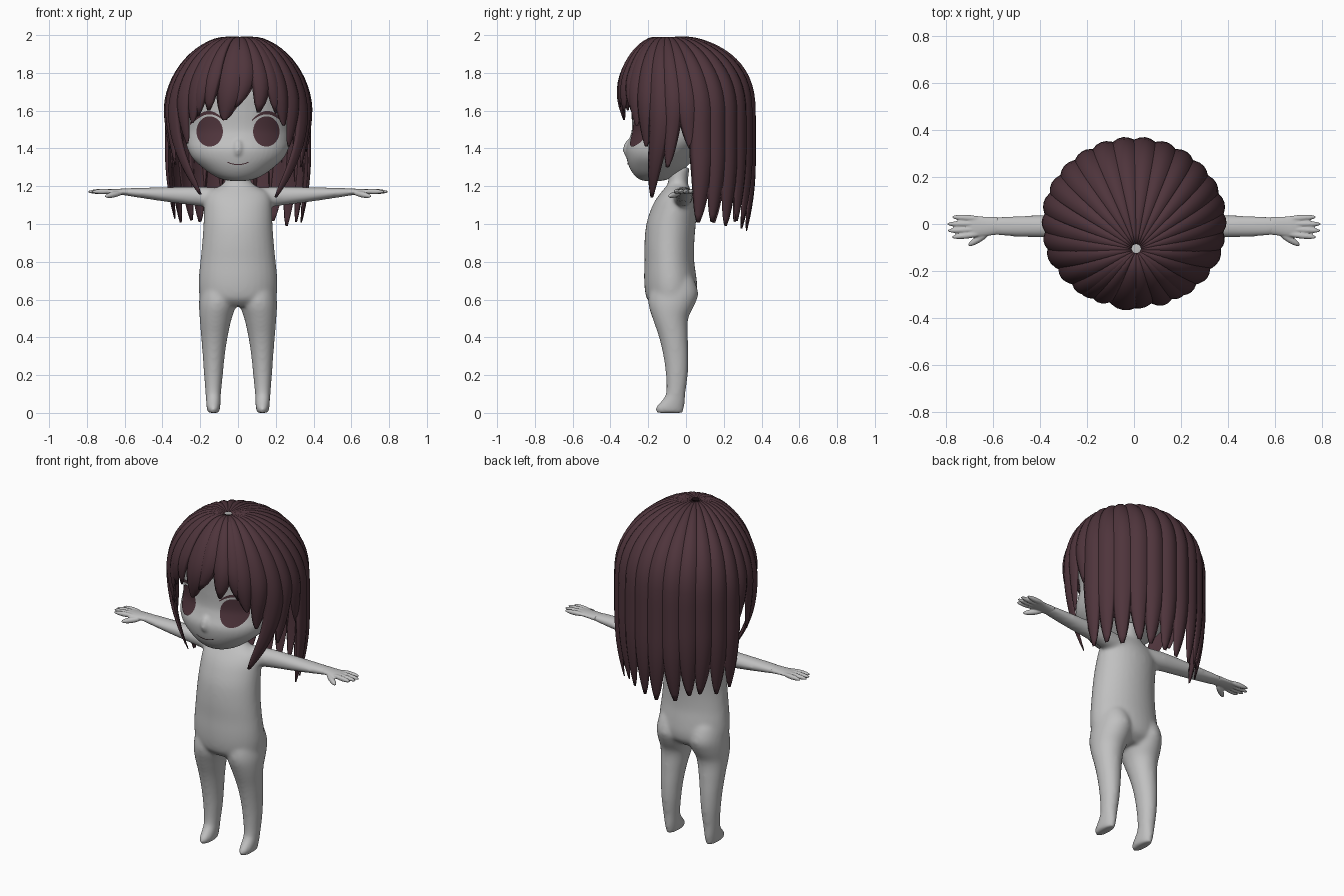
import bpy, bmesh, math, random
from mathutils import Vector, Matrix

if "Cube" in bpy.data.objects:
    bpy.data.objects.remove(bpy.data.objects["Cube"])
random.seed(4)


def material(name, rgb):
    m = bpy.data.materials.new(name)
    m.diffuse_color = (*rgb, 1)
    m.use_nodes = True
    m.node_tree.nodes["Principled BSDF"].inputs["Base Color"].default_value = m.diffuse_color
    return m


SKIN = material("mid grey", (0.53, 0.53, 0.53))
HAIR = material("dark plum", (0.078, 0.035, 0.045))


def finish(name, bm, mat, mirror=False):
    bmesh.ops.remove_doubles(bm, verts=bm.verts, dist=1e-5)
    bmesh.ops.recalc_face_normals(bm, faces=bm.faces)
    for f in bm.faces:
        f.smooth = True
    me = bpy.data.meshes.new(name)
    bm.to_mesh(me)
    bm.free()
    me.materials.append(mat)
    ob = bpy.data.objects.new(name, me)
    bpy.context.collection.objects.link(ob)
    if mirror:
        ob.modifiers.new("mirror", 'MIRROR')
    return ob


def fuse(ob, voxel, rounds):
    """Blend overlapping closed parts into one smooth skin."""
    rm = ob.modifiers.new("fuse", 'REMESH')
    rm.mode, rm.voxel_size, rm.use_smooth_shade = 'VOXEL', voxel, True
    sm = ob.modifiers.new("soften", 'SMOOTH')
    sm.factor, sm.iterations = .5, rounds


def interp(table, t):
    """Smooth (Hermite) lookup of a section table whose first column is t."""
    n = len(table)
    i = max(k for k in range(n - 1) if k == 0 or table[k][0] <= t)
    slope = lambda k, c: ((table[min(k + 1, n - 1)][c] - table[max(k - 1, 0)][c])
                          / (table[min(k + 1, n - 1)][0] - table[max(k - 1, 0)][0]))
    h = table[i + 1][0] - table[i][0]
    s = min(1, max(0, (t - table[i][0]) / h))
    return [(2*s**3 - 3*s*s + 1) * table[i][c] + (s**3 - 2*s*s + s) * h * slope(i, c)
            + (3*s*s - 2*s**3) * table[i+1][c] + (s**3 - s*s) * h * slope(i + 1, c)
            for c in range(1, 5)]


def skin_rings(bm, rings):
    rings = [[bm.verts.new(p) for p in r] for r in rings]
    n = len(rings[0])
    for a, b in zip(rings, rings[1:]):
        for j in range(n):
            bm.faces.new((a[j], a[(j+1) % n], b[(j+1) % n], b[j]))
    bm.faces.new(rings[0])
    bm.faces.new(rings[-1])


def loft(bm, table, place, seg=32, sub=4):
    """Oval sections (t, a0, a1, b0, b1) joined into a closed tube."""
    ts = [a[0] + (b[0] - a[0]) * k / sub for a, b in zip(table, table[1:]) for k in range(sub)]
    rings = []
    for t in ts + [table[-1][0]]:
        a0, a1, b0, b1 = interp(table, t)
        rings.append([place(t, (a0+a1)/2 + (a1-a0)/2 * math.cos(q), (b0+b1)/2 + (b1-b0)/2 * math.sin(q))
                      for q in (2*math.pi*j/seg for j in range(seg))])
    skin_rings(bm, rings)


def ellipsoid(bm, a, b, r):
    """Stretched ball reaching from a to b."""
    a, b = Vector(a), Vector(b)
    rot = (b - a).to_track_quat('Z', 'Y').to_matrix().to_4x4()
    mat = Matrix.Translation((a + b) / 2) @ rot @ Matrix.Diagonal((r, r, (b - a).length / 2, 1))
    bmesh.ops.create_uvsphere(bm, u_segments=14, v_segments=10, radius=1, matrix=mat)


# Body: torso, legs and arms fused into one smooth skin
torso = [(z, -w, w, f, b) for z, w, f, b in (
    (.565, .14, -.17, .0), (.6, .195, -.205, .045), (.65, .208, -.218, .06), (.72, .208, -.222, .055),
    (.8, .2, -.22, .044), (.9, .19, -.22, .044), (1.0, .183, -.21, .052), (1.08, .18, -.185, .057),
    (1.13, .175, -.16, .047), (1.17, .155, -.13, .03), (1.2, .1, -.105, .015), (1.22, .072, -.095, .01),
    (1.3, .065, -.09, .02))]
leg = [(0, .1, .16, -.155, -.015), (.025, .094, .166, -.163, -.01), (.06, .092, .169, -.133, -.005),
       (.1, .09, .172, -.107, -.003), (.2, .08, .18, -.107, .01), (.3, .07, .187, -.12, .013),
       (.4, .055, .195, -.143, .01), (.5, .033, .203, -.177, .012), (.57, .01, .207, -.198, .045),
       (.63, .005, .203, -.195, .065), (.7, .02, .19, -.17, .045), (.74, .04, .17, -.14, .02)]
arm = [(.08, 1.08, 1.19, -.085, .03), (.17, 1.09, 1.197, -.07, .036), (.25, 1.1, 1.198, -.062, .037),
       (.4, 1.12, 1.195, -.058, .037), (.55, 1.143, 1.191, -.053, .034), (.61, 1.153, 1.188, -.046, .03)]
bm = bmesh.new()
loft(bm, torso, lambda t, a, b: (a, b, t))
for s in (-1, 1):
    loft(bm, leg, lambda t, a, b: (s * a, b, t))
    loft(bm, arm, lambda t, a, b: (s * t, b, a))
fuse(finish("body", bm, SKIN), .009, 16)

# Hands: palm, four fingers and a thumb
bm = bmesh.new()
loft(bm, [(.58, 1.15, 1.189, -.046, .031), (.64, 1.156, 1.186, -.052, .032),
          (.69, 1.16, 1.184, -.057, .036), (.715, 1.165, 1.18, -.05, .03)],
     lambda t, a, b: (t, b, a), seg=20)
for y, tip in ((.025, .775), (.0, .796), (-.024, .794), (-.047, .776)):
    ellipsoid(bm, (.65, y * .9, 1.173), (tip, y * 1.2, 1.171), .0135)
ellipsoid(bm, (.61, -.03, 1.166), (.705, -.092, 1.146), .016)
fuse(finish("hands", bm, SKIN, True), .004, 4)

# Head with a small nose
head = [(z, -w, w, f, b) for z, w, f, b in (
    (1.228, .04, -.22, -.13), (1.235, .08, -.245, -.1), (1.26, .135, -.275, -.06), (1.3, .19, -.3, 0),
    (1.35, .242, -.315, .05), (1.4, .268, -.318, .11), (1.45, .28, -.3, .18), (1.5, .287, -.287, .235),
    (1.6, .305, -.29, .275), (1.7, .31, -.295, .285), (1.8, .285, -.27, .26), (1.88, .22, -.22, .19),
    (1.93, .13, -.17, .07), (1.955, .04, -.13, -.05))]
bm = bmesh.new()
loft(bm, head, lambda t, a, b: (a, b, t), seg=48)
ellipsoid(bm, (0, -.29, 1.45), (0, -.318, 1.36), .028)
fuse(finish("head", bm, SKIN), .009, 5)


def plate(name, columns, mirror=True, rows=10):
    """Thin face marking, columns (x, z low, z high) laid on the head surface."""
    bm = bmesh.new()
    grid = []
    for x, lo, hi in columns:
        col = []
        for k in range(rows + 1):
            z = lo + (hi - lo) * k / rows
            _, w, y0, y1 = interp(head, z)
            c = (y0 + y1) / 2
            col.append(bm.verts.new((x, c - (c - y0) * math.sqrt(max(0, 1 - (x/w)**2)) - .005, z)))
        grid.append(col)
    for a, b in zip(grid, grid[1:]):
        for k in range(rows):
            bm.faces.new((a[k], b[k], b[k+1], a[k+1]))
    finish(name, bm, HAIR, mirror)


# Eyes, lashes and mouth
circle = [math.pi * k / 24 for k in range(25)]
plate("irises", [(.15 - .07 * math.cos(q), 1.49 - .08 * math.sin(q), 1.49 + .08 * math.sin(q)) for q in circle])
unit = [k / 16 for k in range(17)]
arc = lambda u: 1.53 + .055 * math.sin(math.pi * (.12 + .9 * u))
plate("lashes", [(.075 + .18*u, arc(u) - .004, arc(u) + .003 + .03 * u * (1.25 - u)) for u in unit], rows=3)
plate("mouth", [(.11*u - .055, 1.312 + .05*(u-.5)**2, 1.317 + .05*(u-.5)**2) for u in unit], False, 2)

# Hair: overlapping locks running from the crown over a dome, then hanging
CROWN = Vector((.01, -.11, 0))
RIM, RISE = 1.57, .437


def lock(bm, deg, tip, drift, inward, half, length):
    ang = math.radians(deg)
    power = 1 - .25 * max(0, math.sin(ang)) - .1 * max(0, -math.sin(ang))
    end = math.acos(((tip - RIM) / RISE) ** (1 / power)) if tip > RIM else math.pi / 2
    steps = []
    for k in range(17):
        th = .05 + (end - .05) * k / 16
        steps.append((th, RIM + RISE * max(0, math.cos(th)) ** power - .02 * math.exp(-(th / .2) ** 2)))
    if tip < RIM:
        steps += [(end, RIM + (tip - RIM) * k / 14) for k in range(1, 15)]
    path = []
    for th, z in steps:
        v = min(1, max(0, (tip + length - z) / length))
        a = ang + math.radians(drift) * v * v
        deep_y = .372 if math.sin(a) > 0 else .385
        rim = Vector((.397 * math.cos(a), deep_y * math.sin(a), 0)) * (1 - inward * v * v)
        f = math.sin(th)
        d = (rim - CROWN).normalized()
        side = Vector((-d.y, d.x, 0)).lerp(Vector((-math.sin(a), math.cos(a), 0)), f * f).normalized()
        p = CROWN.lerp(rim, f)
        p.z = z
        path.append((p, side, half * f * max(.02, 1 - v) ** .48))
    rings = []
    for i, (p, side, w) in enumerate(path):
        t = (path[min(i+1, len(path)-1)][0] - path[max(i-1, 0)][0]).normalized()
        n = t.cross(side).normalized()
        deep = .5 * w
        outer = [p + side * (w*s) - n * (deep*s*s) for s in (-1, -.67, -.33, 0, .33, .67, 1)]
        inner = [p + side * (w*s) - n * (deep*s*s + .35*w*(1 - s*s)) for s in (.67, .33, 0, -.33, -.67)]
        rings.append(outer + inner)
    skin_rings(bm, rings)


# Long locks at the back
bm = bmesh.new()
for i in range(12):
    deg = 14 + 13.8 * i
    lock(bm, deg, .965 + .05 * abs(math.cos(math.radians(deg))) + random.uniform(-.015, .025),
         random.uniform(-3, 3), .13, .066, .36)
finish("back_hair", bm, HAIR)

# Side locks, the same on both sides
bm = bmesh.new()
for deg, tip, drift, inward, half, length in (
        (1, 1.38, 5, .08, .066, .3), (-11, 1.3, -6, .12, .064, .4), (-23, 1.14, -20, .3, .07, .45),
        (-37, 1.41, -2, .12, .068, .3), (-51, 1.52, 3, .08, .07, .25)):
    lock(bm, deg, tip, drift, inward, half, length)
    lock(bm, 180 - deg, tip + .015, -drift, inward, half, length)
finish("side_hair", bm, HAIR)

# Fringe, swept to one side in the middle
bm = bmesh.new()
for spec in ((264, 1.55, -6, .12, .1, .24), (277, 1.62, -9, .09, .085, .24), (291, 1.59, -3, .1, .066, .2),
             (302, 1.585, 3, .1, .06, .2), (246, 1.6, -2, .1, .06, .2), (236, 1.57, -3, .1, .066, .2)):
    lock(bm, *spec)
finish("fringe", bm, HAIR)
